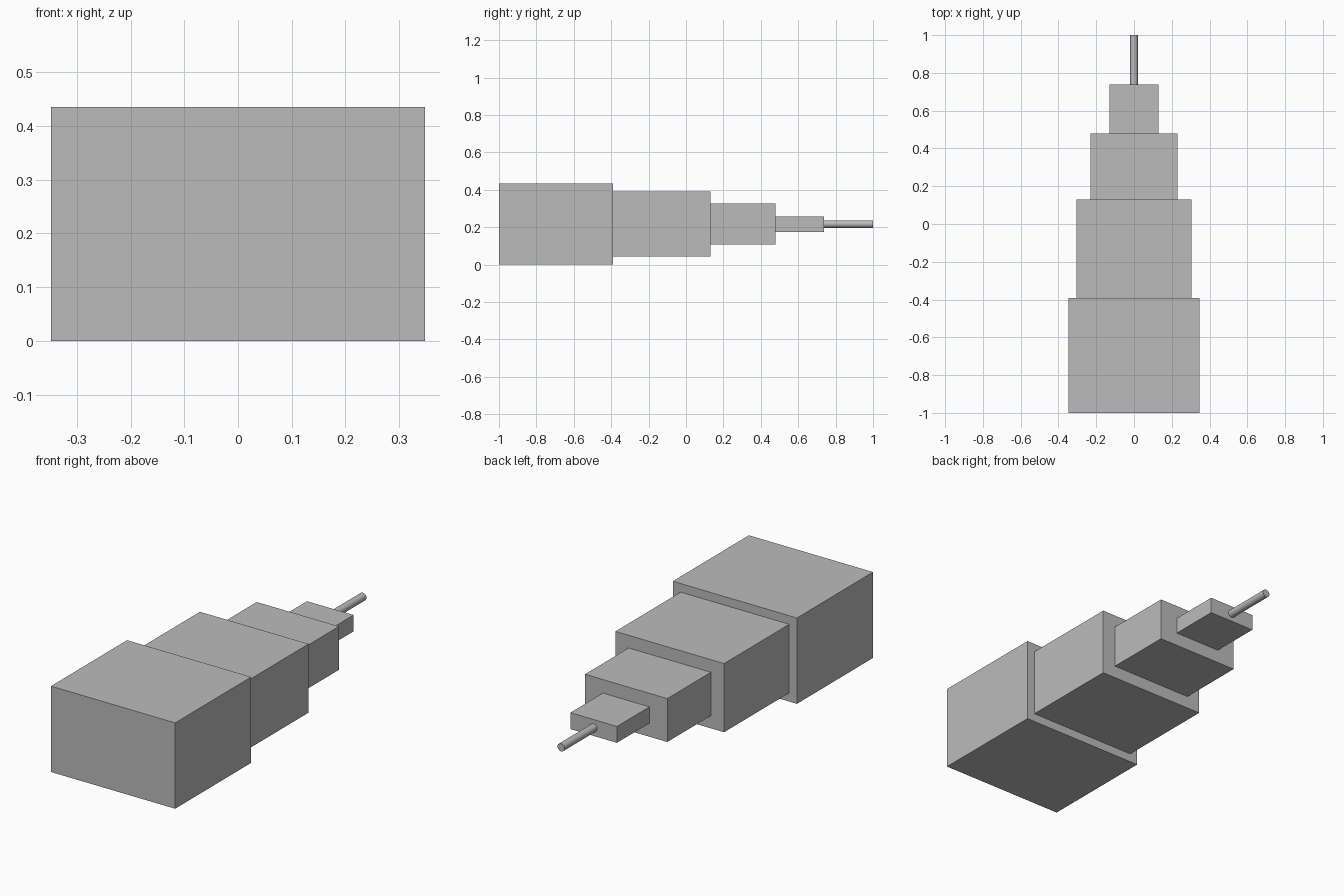
import bpy
import math

cube = bpy.data.objects.get("Cube")
if cube:
    bpy.data.objects.remove(cube, do_unlink=True)

MID_Z = 0.2174  # height of the shared axis

grey = bpy.data.materials.new("plain grey")
grey.use_nodes = True
colour = (0.5, 0.5, 0.5, 1)
grey.diffuse_color = colour
grey.node_tree.nodes["Principled BSDF"].inputs["Base Color"].default_value = colour


def finish(name):
    obj = bpy.context.object
    obj.name = name
    obj.data.materials.append(grey)
    return obj


def block(name, y0, y1, width, height):
    bpy.ops.mesh.primitive_cube_add(size=1, location=(0, (y0 + y1) / 2, MID_Z))
    obj = finish(name)
    obj.scale = (width, y1 - y0, height)
    bpy.ops.object.transform_apply(location=False, rotation=False, scale=True)


# Stepped blocks, shrinking towards the back
block("base_block", -1, -0.391, 0.696, 0.435)
block("second_block", -0.391, 0.13, 0.609, 0.348)
block("third_block", 0.13, 0.479, 0.461, 0.22)
block("end_block", 0.479, 0.739, 0.261, 0.083)

# Thin round rod at the back
bpy.ops.mesh.primitive_cylinder_add(
    vertices=32, radius=0.02, depth=0.261,
    location=(0, 0.8695, MID_Z), rotation=(math.pi / 2, 0, 0))
finish("tip_rod")
bpy.ops.object.shade_smooth_by_angle(angle=math.radians(40))
